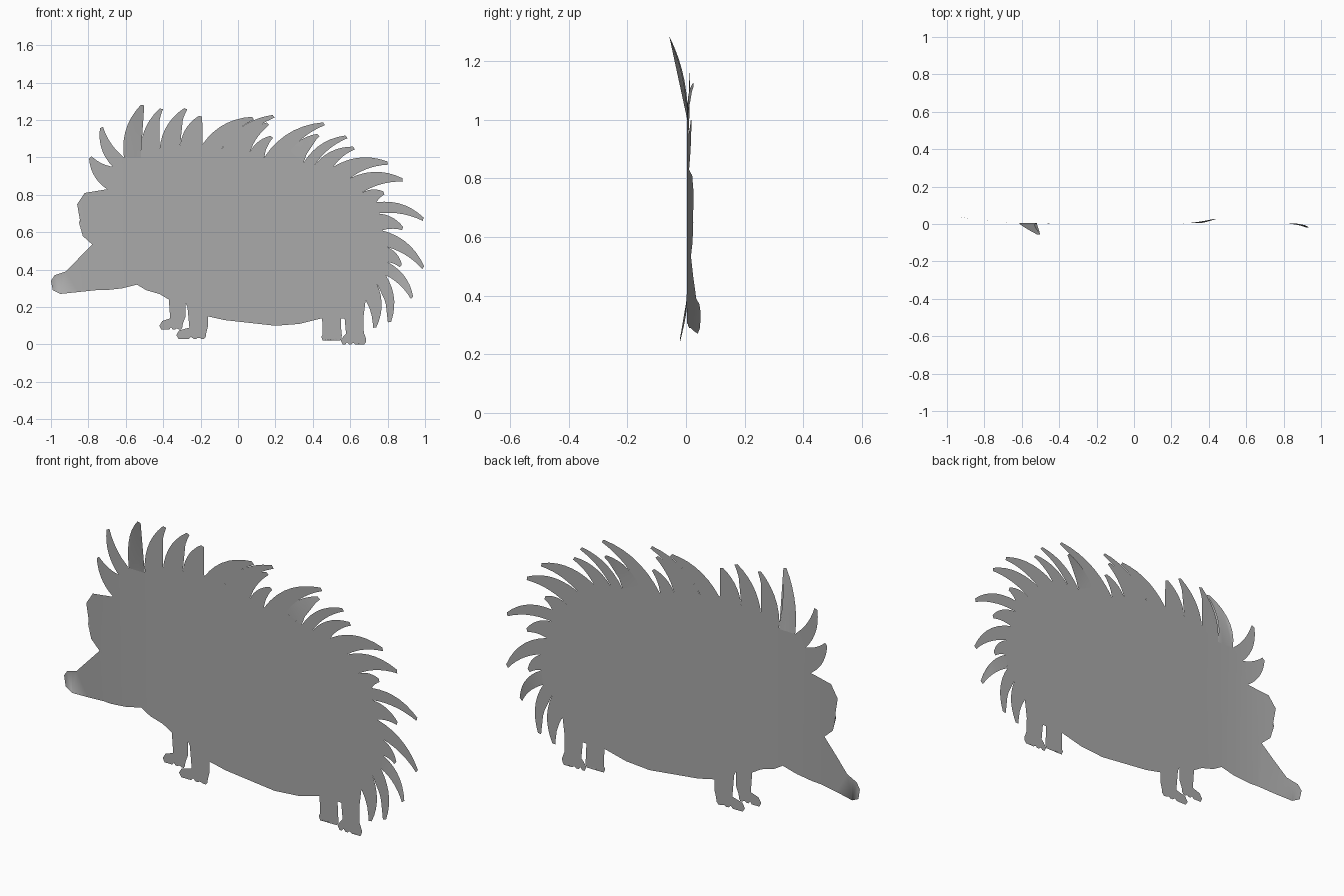
import bpy
import bmesh
from mathutils import Vector

default_cube = bpy.data.objects.get("Cube")
if default_cube:
    bpy.data.objects.remove(default_cube, do_unlink=True)

# One plain colour for the whole cut-out
grey = bpy.data.materials.new("plain_grey")
grey.use_nodes = True
shade = (0.4, 0.4, 0.4, 1)
grey.diffuse_color = shade
grey.node_tree.nodes["Principled BSDF"].inputs["Base Color"].default_value = shade

SHEET_Y = 0.004
BEND_START = -0.45


def head_bend(x):
    """Depth of the sheet: flat, curling backwards towards the nose."""
    reach = max(0, (BEND_START - x) / (1 + BEND_START))
    return SHEET_Y + 0.046 * reach ** 2.5


def sheet(name, outlines):
    """Fill flat outlines, given as (x, extra depth, z), and curl the head end."""
    bm = bmesh.new()
    for outline in outlines:
        bm.faces.new([bm.verts.new(p) for p in outline])
    bmesh.ops.triangulate(bm, faces=bm.faces[:], ngon_method='EAR_CLIP')
    for step in range(6):
        cut = Vector((BEND_START - step * 0.1, 0, 0))
        bmesh.ops.bisect_plane(bm, geom=bm.verts[:] + bm.edges[:] + bm.faces[:],
                               plane_co=cut, plane_no=(1, 0, 0))
    for v in bm.verts:
        v.co.y += head_bend(v.co.x)
    bm.normal_update()
    for f in bm.faces:
        if f.normal.y > 0:
            f.normal_flip()
    mesh = bpy.data.meshes.new(name)
    bm.to_mesh(mesh)
    bm.free()
    mesh.materials.append(grey)
    obj = bpy.data.objects.new(name, mesh)
    bpy.context.collection.objects.link(obj)
    for poly in mesh.polygons:
        poly.use_smooth = True
    return obj


def flat(points):
    return [(x, 0, z) for x, z in points]


def curved_side(start, end, bulge, steps=7):
    """Curve from start to end, bowed to the left of its direction."""
    along = end - start
    control = (start + end) / 2 + Vector((-along.y, along.x)) * bulge
    points = []
    for i in range(steps + 1):
        t = i / steps
        points.append(start * (1 - t) ** 2 + control * 2 * t * (1 - t) + end * t * t)
    return points


def quill(a, b, tip, depth):
    """Bowed, blunt-tipped quill standing on the body edge from a to b."""
    a, b, tip = Vector(a), Vector(b), Vector(tip)
    root = (a + b) / 2
    along = tip - root
    side = Vector((-along.y, along.x)).normalized() * 0.009
    left = curved_side(a, tip + side, 0.24)
    right = curved_side(b, tip - side, 0.15)
    outline = []
    for p in left + right[::-1]:
        height = max(0, (p - root).dot(along) / along.length_squared)
        outline.append((p.x, depth * height ** 2, p.y))
    return outline


def leg(name, top_front, top_back, toe, heel, ground):
    """Straight leg with a foot that ends in four scalloped toes."""
    x0, x1 = top_front[0], top_back[0]
    points = [top_front, (x0 + 0.01, ground + 0.06), (toe + 0.015, ground + 0.045),
              (toe, ground + 0.02)]
    width = (heel - toe) / 4
    for i in range(4):
        left = toe + i * width
        points += [(left + width * 0.3, ground), (left + width * 0.7, ground),
                   (left + width * 0.95, ground + 0.012)]
    points += [(heel, ground + 0.03), (x1, ground + 0.07), top_back]
    return sheet(name, [flat(points)])


# Quills from brow to rump: foot on the body edge (x, z), then tip (x, z)
quill_rows = [
    (-.70, .83, -.79, 1.0), (-.67, .95, -.73, 1.16), (-.61, 1.0, -.51, 1.28),
    (-.52, 1.0, -.41, 1.26), (-.42, 1.04, -.28, 1.26), (-.31, 1.06, -.2, 1.22),
    (-.19, 1.07, .08, 1.21), (-.09, 1.04, .19, 1.22), (-.03, 1.03, .16, 1.18),
    (.06, 1.02, .18, 1.11), (.14, 1.0, .46, 1.18), (.26, 1.01, .43, 1.12),
    (.35, .97, .58, 1.11), (.41, .96, .62, 1.05), (.51, .95, .8, .97),
    (.6, .89, .88, .88), (.66, .81, .78, .81), (.74, .76, .99, .67),
    (.74, .7, .88, .62), (.77, .61, .99, .41), (.8, .52, .87, .42),
    (.8, .44, .93, .25), (.79, .37, .81, .12), (.74, .33, .73, .09),
]
last_foot = (.68, .24)
tip_depths = {2: -.06, 11: .022, 21: -.024}

feet = [row[:2] for row in quill_rows] + [last_foot]
sheet("quills", [quill(feet[i], feet[i + 1], row[2:], tip_depths.get(i, 0))
                 for i, row in enumerate(quill_rows)])

# Body and face share the quill feet as their upper edge
belly = [(.67, .14), (.57, .14), (.55, .14), (.45, .14), (.33, .11), (.2, .1),
         (-.07, .13), (-.16, .15), (-.27, .2), (-.28, .22), (-.37, .24),
         (-.42, .27), (-.49, .29), (-.54, .32), (-.62, .3), (-.71, .29)]
chin, brow = (-.76, .29), (-.78, .535)
face = [(-.83, .58), (-.85, .65), (-.83, .72), (-.86, .75), (-.82, .81)]
sheet("body", [flat(feet + belly + [chin, brow] + face)])

# Pointed snout
sheet("snout", [flat([chin, (-.95, .27), (-.99, .29), (-1, .34), (-.98, .37),
                      (-.92, .39), brow])])

# Legs hang from the belly edge
leg("front_leg_near", (-.27, .2), (-.16, .15), -.33, -.17, .03)
leg("front_leg_far", (-.37, .24), (-.28, .22), -.42, -.295, .08)
leg("back_leg_near", (.57, .14), (.67, .14), .55, .685, 0)
leg("back_leg_far", (.45, .14), (.55, .14), .445, .555, .02)
